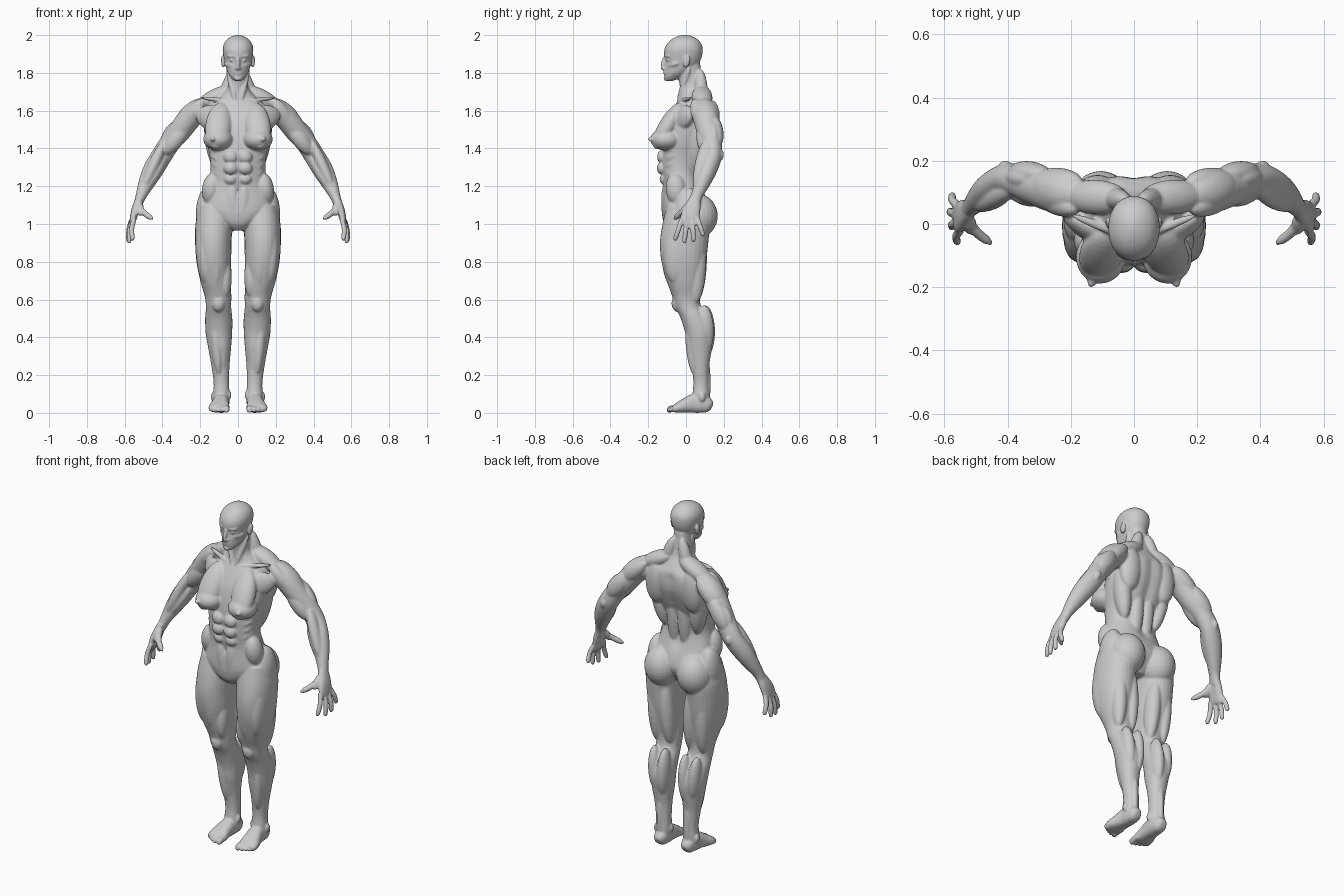
import bpy, bmesh, math
from mathutils import Vector, Matrix

X, Y, Z = Vector((1, 0, 0)), Vector((0, 1, 0)), Vector((0, 0, 1))


def spline(a, b, c, d, t):
    return [0.5 * (2 * q + (r - p) * t + (2 * p - 5 * q + 4 * r - s) * t * t
                   + (3 * q - p - 3 * r + s) * t ** 3) for p, q, r, s in zip(a, b, c, d)]


def tube(bm, rings, axis=None, hint=Y, p=2.0, n=28, sub=4):
    """Loft through (x, y, z, half width, half depth) rings; depth follows hint."""
    pts = []
    for i in range(len(rings) - 1):
        quad = [rings[min(max(i + k, 0), len(rings) - 1)] for k in (-1, 0, 1, 2)]
        pts += [spline(*quad, j / sub) for j in range(sub)]
    pts.append(list(rings[-1]))
    loops, verts = [], []
    for i, q in enumerate(pts):
        w = axis or (Vector(pts[min(i + 1, len(pts) - 1)][:3]) - Vector(pts[max(i - 1, 0)][:3])).normalized()
        v = (hint - w * hint.dot(w)).normalized()
        u = v.cross(w)
        loop = []
        for k in range(n):
            c, s = math.cos(2 * math.pi * k / n), math.sin(2 * math.pi * k / n)
            c, s = [math.copysign(abs(e) ** (2 / p), e) for e in (c, s)]
            loop.append(bm.verts.new(Vector(q[:3]) + u * c * max(q[3], .001) + v * s * max(q[4], .001)))
        loops.append(loop)
        verts += loop
    for a, b in zip(loops, loops[1:]):
        for k in range(n):
            bm.faces.new((a[k], a[(k + 1) % n], b[(k + 1) % n], b[k]))
    bm.faces.new(loops[0])
    bm.faces.new(loops[-1])
    return verts


def muscle(bm, a, b, width, depth, hint=Y):
    """Ellipsoid stretched from a to b; depth is measured along hint."""
    a, b = Vector(a), Vector(b)
    w = (b - a).normalized()
    v = (hint - w * hint.dot(w)).normalized()
    u = v.cross(w)
    m = Matrix((u * width, v * depth, (b - a) / 2)).transposed().to_4x4()
    m.translation = (a + b) / 2
    bmesh.ops.create_uvsphere(bm, u_segments=24, v_segments=16, radius=1, matrix=m)


def dent(verts, centre, radius, push):
    for v in verts:
        d = (v.co - Vector(centre)).length / radius
        v.co += Vector(push) * math.exp(-d * d)


def finger(bm, pts, r):
    radii = [r, r, r * .9, r * .35]
    tube(bm, [(*q, k, k) for q, k in zip(pts, radii)], hint=Vector((.3, 1, .2)), n=14)


def profile(rows):
    return [(0, (f + b) / 2, z, w, (b - f) / 2) for z, w, f, b in rows]


bm = bmesh.new()

# Leg: thigh, knee and calf loft
tube(bm, [(.12, .0, 1.1, .085, .1), (.127, .0, 1.0, .098, .125), (.131, -.01, .9, .096, .128),
          (.128, -.012, .8, .092, .118), (.12, -.008, .7, .08, .095), (.106, 0, .62, .071, .074),
          (.103, .012, .56, .067, .069), (.102, .044, .5, .072, .072), (.101, .07, .42, .07, .074),
          (.097, .072, .34, .06, .065), (.093, .076, .25, .048, .047), (.088, .08, .16, .041, .041),
          (.088, .078, .09, .043, .045), (.088, .075, .04, .04, .045)], axis=Z, p=2.15)
for a, b, w, d in [
    ((.185, -.04, 1.02), (.17, -.05, .68), .045, .075),      # outer thigh
    ((.12, -.085, 1.05), (.112, -.07, .66), .042, .055),     # front thigh
    ((.068, -.05, .83), (.066, -.045, .61), .034, .045),     # inner teardrop
    ((.075, -.02, 1.0), (.07, .0, .75), .038, .075),         # inner thigh
    ((.09, .07, .98), (.066, .05, .58), .042, .05),          # hamstrings
    ((.16, .065, .98), (.148, .05, .58), .042, .05),
    ((.103, -.048, .625), (.103, -.045, .535), .035, .03),   # kneecap
    ((.065, .1, .57), (.075, .1, .29), .036, .054),          # calf heads
    ((.138, .095, .57), (.118, .1, .31), .036, .05),
    ((.13, .02, .54), (.1, .045, .2), .03, .035),            # shin
    ((.075, .01, .54), (.08, .05, .2), .018, .022),
    ((.09, .112, .3), (.09, .115, .03), .016, .017),         # heel tendon
    ((.048, .07, .12), (.048, .07, .07), .013, .018),        # ankle bones
    ((.132, .085, .11), (.132, .085, .06), .012, .018)]:
    muscle(bm, a, b, w, d)

# Foot and toes
tube(bm, [(.088, .137, .03, .018, .018), (.088, .12, .038, .034, .038), (.088, .08, .05, .042, .05),
          (.09, .04, .05, .043, .05), (.095, 0, .04, .048, .04), (.1, -.04, .028, .056, .028),
          (.1, -.068, .02, .052, .017)], hint=Z, p=2.4)
for x, y, r in [(.062, -.102, .018), (.087, -.1, .013), (.108, -.092, .012), (.127, -.08, .012), (.143, -.067, .011)]:
    finger(bm, [(x, -.03, .024), (x, y * .75, .022), (x, y + .01, .014), (x, y, .012)], r)

# Buttock, hip and flank
for a, b, w, d in [
    ((.1, .06, 1.16), (.11, .06, .925), .1, .108),
    ((.165, .02, 1.19), (.18, .0, .95), .05, .075),
    ((.13, -.06, 1.27), (.15, -.045, 1.1), .05, .055),
    ((.035, -.103, 1.23), (.022, -.1, 1.0), .036, .03),      # lower belly
    ((.034, .05, 1.16), (.036, .085, 1.5), .036, .028),      # spine columns
    ((.11, .115, 1.67), (.12, .1, 1.42), .065, .047),        # shoulder blade
    ((.155, .07, 1.58), (.1, .04, 1.27), .045, .05),         # side of back
    ((.025, .075, 1.82), (.09, .085, 1.6), .035, .035),      # neck to shoulder
    ((.02, .08, 1.72), (.22, .09, 1.62), .045, .055),
    ((.01, -.045, 1.645), (.2, .03, 1.67), .012, .014),      # collar bone
    ((.012, -.045, 1.64), (.058, .02, 1.83), .015, .016),    # neck cord
    ((.02, -.08, 1.53), (.22, .03, 1.585), .07, .04)]:       # upper chest
    muscle(bm, a, b, w, d)
for z, w, h, y in [(1.355, .038, .036, -.125), (1.295, .038, .033, -.127), (1.238, .036, .03, -.112)]:
    muscle(bm, (.038, y, z + h), (.038, y, z - h), w, .028)  # stomach blocks
for k in range(4):
    z = 1.40 - .04 * k
    muscle(bm, (.145 - .005 * k, -.04, z + .015), (.095, -.105, z - .02), .018, .022, X)  # ribs

# Breast
muscle(bm, (.098, -.02, 1.45), (.112, -.188, 1.447), .079, .06, Z)
muscle(bm, (.085, -.02, 1.64), (.12, -.165, 1.40), .07, .05)
muscle(bm, (.13, -.165, 1.45), (.137, -.2, 1.45), .014, .014, Z)

# Arm: shoulder to wrist
tube(bm, [(.17, .08, 1.6, .055, .06), (.24, .098, 1.575, .062, .066), (.31, .12, 1.49, .06, .062),
          (.36, .135, 1.43, .055, .054), (.405, .142, 1.36, .055, .048), (.45, .115, 1.285, .054, .048),
          (.485, .085, 1.215, .043, .041), (.513, .057, 1.15, .029, .031), (.53, .042, 1.1, .022, .034)])
for a, b, w, d in [
    ((.16, .085, 1.655), (.325, .125, 1.515), .056, .066),   # deltoid
    ((.18, .045, 1.66), (.3, .09, 1.51), .04, .04),
    ((.17, .135, 1.65), (.3, .15, 1.52), .04, .035),
    ((.265, .085, 1.53), (.39, .105, 1.37), .044, .04),      # biceps
    ((.27, .15, 1.565), (.385, .17, 1.41), .048, .038),      # triceps
    ((.325, .14, 1.54), (.4, .15, 1.42), .032, .03),
    ((.4, .183, 1.395), (.415, .178, 1.335), .02, .02),      # elbow
    ((.385, .11, 1.45), (.505, .055, 1.18), .03, .036),      # forearm
    ((.42, .155, 1.39), (.512, .07, 1.17), .032, .032),
    ((.38, .12, 1.37), (.49, .06, 1.18), .03, .033)]:
    muscle(bm, a, b, w, d)

# Hand: palm, thumb and four fingers
tube(bm, [(.522, .046, 1.13, .022, .031), (.538, .036, 1.09, .022, .042), (.55, .024, 1.05, .02, .049),
          (.558, .018, 1.015, .016, .05), (.56, .015, 1.0, .01, .042)], p=2.3)
muscle(bm, (.525, .03, 1.12), (.515, -.03, 1.045), .022, .02)
finger(bm, [(.525, .01, 1.09), (.498, -.025, 1.06), (.468, -.05, 1.037), (.448, -.062, 1.028)], .016)
for base, tip in [((.55, -.022, 1.025), (.56, -.06, .912)), ((.557, .006, 1.02), (.578, -.01, .898)),
                  ((.56, .034, 1.02), (.583, .04, .905)), ((.558, .06, 1.03), (.577, .093, .935))]:
    a, b = Vector(base), Vector(tip)
    finger(bm, [a, a.lerp(b, .45) + X * .008, a.lerp(b, .9), b], .0135)

# Face features on one side
muscle(bm, (.0835, .012, 1.892), (.078, -.004, 1.826), .018, .009, X)          # ear
muscle(bm, (.02, -.098, 1.868), (.046, -.094, 1.868), .01, .011)               # eye
muscle(bm, (.01, -.112, 1.887), (.06, -.09, 1.89), .008, .009)                 # brow
muscle(bm, (.025, -.1, 1.838), (.074, -.045, 1.85), .014, .012)                # cheek
muscle(bm, (.0, -.121, 1.823), (.018, -.115, 1.823), .008, .009)               # nostril

# Mirror all side parts across the middle
half = bmesh.ops.duplicate(bm, geom=bm.verts[:] + bm.edges[:] + bm.faces[:])["geom"]
for v in half:
    if isinstance(v, bmesh.types.BMVert):
        v.co.x *= -1

# Torso and neck
trunk = tube(bm, profile([
    (.965, .04, -.085, .06), (1.0, .1, -.115, .09), (1.05, .17, -.127, .12), (1.1, .19, -.128, .12),
    (1.2, .16, -.122, .085), (1.28, .146, -.13, .068), (1.36, .15, -.132, .085), (1.44, .168, -.125, .12),
    (1.52, .18, -.108, .148), (1.58, .175, -.083, .155), (1.63, .145, -.057, .15), (1.67, .1, -.035, .127),
    (1.72, .056, -.032, .098), (1.78, .05, -.04, .082), (1.85, .05, -.05, .075)]), axis=Z, p=2.3, n=64)
for k in range(10):
    dent(trunk, (0, .08 + .007 * k, 1.2 + .045 * k), .03, (0, -.012, 0))
dent(trunk, (0, -.125, 1.18), .018, (0, .018, 0))

# Head with eye sockets and mouth
head = tube(bm, profile([
    (1.758, .018, -.105, -.07), (1.772, .034, -.114, -.03), (1.8, .054, -.114, .01), (1.84, .066, -.113, .06),
    (1.88, .075, -.116, .082), (1.92, .081, -.115, .088), (1.95, .076, -.103, .083), (1.975, .06, -.08, .064),
    (1.992, .035, -.05, .037), (2.001, .008, -.02, .008)]), axis=Z, p=2.15, n=72, sub=6)
for s in (-1, 1):
    dent(head, (.034 * s, -.105, 1.868), .02, (0, .016, 0))
    dent(head, (.045 * s, -.09, 1.81), .022, (0, .006, 0))
dent(head, (0, -.115, 1.783), .012, (0, .006, 0))
muscle(bm, (0, -.11, 1.888), (0, -.128, 1.815), .011, .014)
muscle(bm, (-.026, -.108, 1.806), (.026, -.108, 1.806), .006, .012)
muscle(bm, (-.022, -.108, 1.794), (.022, -.108, 1.794), .006, .012)
muscle(bm, (0, -.105, 1.785), (0, -.107, 1.757), .02, .012)

# Fuse everything into one skin
for v in bm.verts:
    v.co.z = max(v.co.z, 0)
bmesh.ops.recalc_face_normals(bm, faces=bm.faces[:])
mesh = bpy.data.meshes.new("muscular_figure")
bm.to_mesh(mesh)
bm.free()
body = bpy.data.objects.new("muscular_figure", mesh)
bpy.context.collection.objects.link(body)
skin = body.modifiers.new("fuse", "REMESH")
skin.mode = "VOXEL"
skin.voxel_size = .0055
skin.use_smooth_shade = True
relax = body.modifiers.new("relax", "SMOOTH")
relax.factor = .5
relax.iterations = 4
